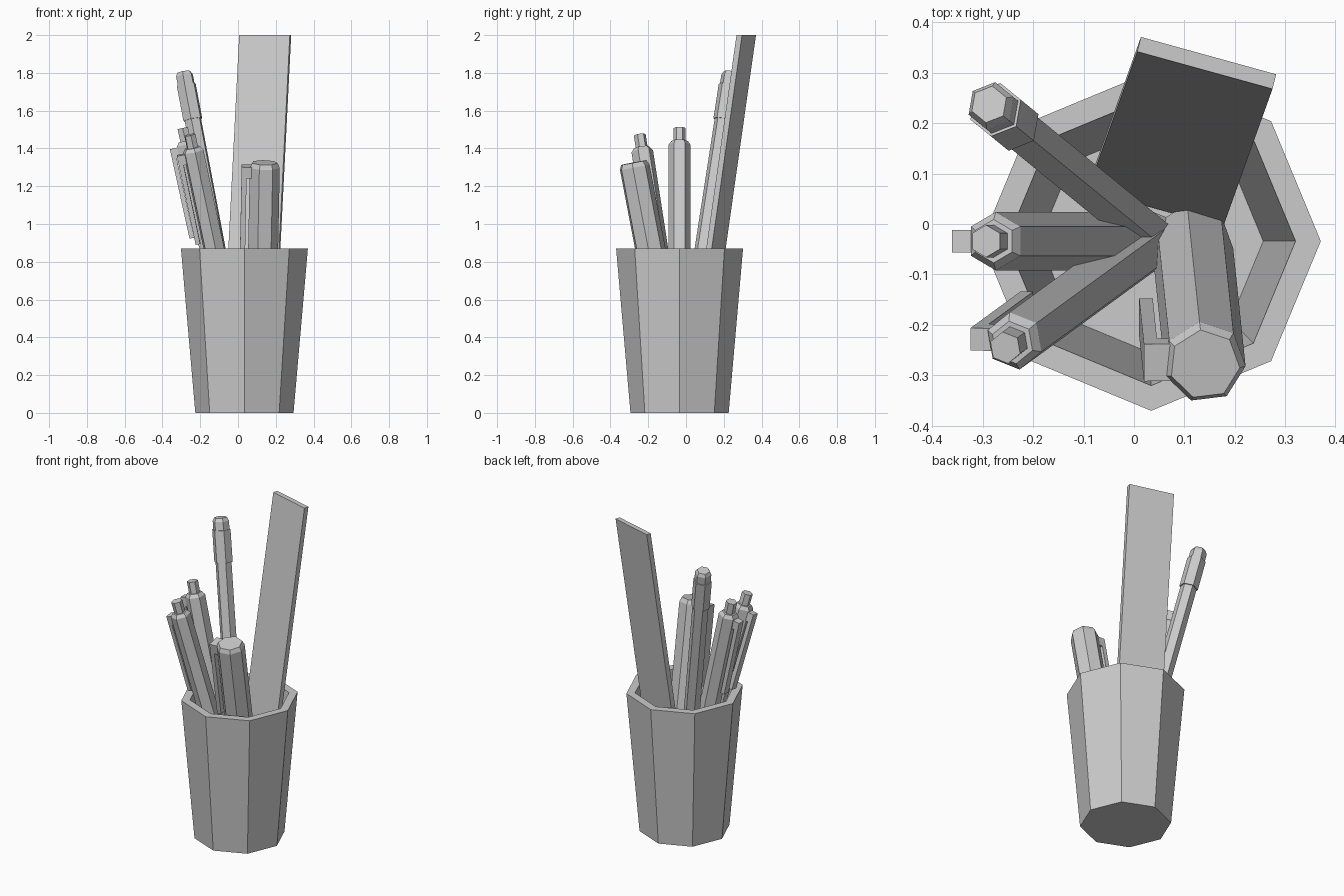
import bpy, bmesh, math
from mathutils import Vector

if "Cube" in bpy.data.objects:
    bpy.data.objects.remove(bpy.data.objects["Cube"])


def finish(name, bm):
    bmesh.ops.recalc_face_normals(bm, faces=bm.faces)
    mesh = bpy.data.meshes.new(name)
    bm.to_mesh(mesh)
    bm.free()
    ob = bpy.data.objects.new(name, mesh)
    bpy.context.collection.objects.link(ob)
    return ob


def loft(bm, rings):
    """Skin a list of point rings and cap both ends."""
    rings = [[bm.verts.new(p) for p in ring] for ring in rings]
    n = len(rings[0])
    for a, b in zip(rings, rings[1:]):
        for i in range(n):
            j = (i + 1) % n
            bm.faces.new((a[i], a[j], b[j], b[i]))
    bm.faces.new(rings[0])
    bm.faces.new(rings[-1])


def frame(base, top, side=(1, 0, 0)):
    """Axis along the rod, sideways direction and their cross product."""
    axis = (Vector(top) - Vector(base)).normalized()
    u = Vector(side)
    u = (u - axis * u.dot(axis)).normalized()
    return axis, u, axis.cross(u)


def rod(bm, base, top, sides, turn, profile):
    """Profile is (distance down from the top, radius)."""
    axis, u, v = frame(base, top)
    rings = []
    for d, r in profile:
        c = Vector(top) - axis * d
        ring = []
        for i in range(sides):
            a = math.radians(turn) + math.tau * i / sides
            ring.append(c + u * (r * math.cos(a)) + v * (r * math.sin(a)))
        rings.append(ring)
    loft(bm, rings)


def bar(bm, base, top, side, near, far, width, d0, d1):
    """Box beside a rod, from distance d0 to d1 below its top."""
    axis, u, v = frame(base, top, side)
    w = width / 2
    loft(bm, [[Vector(top) - axis * d + u * a + v * b
               for a, b in ((near, -w), (far, -w), (far, w), (near, w))]
              for d in (d0, d1)])


def length(base, top):
    return (Vector(top) - Vector(base)).length


# Cup: tapered octagon with thick wall and inner floor
bm = bmesh.new()
rod(bm, (0.034, -0.034, 0), (0.034, -0.034, 0.87), 8, 0,
    [(0.87, 0.26), (0, 0.336), (0, 0.286), (0.81, 0.222)])
finish("cup", bm)

# Ruler: leaning slab with level ends
bm = bmesh.new()
across, through = Vector((0.134, -0.037, 0)), Vector((0.0037, 0.0145, 0))
loft(bm, [[c - across - through, c + across - through,
           c + across + through, c - across + through]
          for c in (Vector((0.046, 0.045, 0.07)), Vector((0.144, 0.319, 2.0)))])
finish("ruler", bm)

# Tall pen with a slightly wider cap
base, top = (0.04, -0.03, 0.08), (-0.287, 0.237, 1.805)
bm = bmesh.new()
rod(bm, base, top, 6, 20,
    [(0, 0.037), (0.02, 0.048), (0.07, 0.048), (0.07, 0.054),
     (0.26, 0.054), (0.26, 0.047), (length(base, top), 0.047)])
finish("tall_pen", bm)

# Two click pens with button and side clip
for name, base, top, turn in (
        ("left_click_pen", (0.02, -0.034, 0.08), (-0.293, -0.034, 1.508), 90),
        ("front_click_pen", (0.04, -0.03, 0.08), (-0.255, -0.245, 1.472), 100)):
    bm = bmesh.new()
    rod(bm, base, top, 6, turn,
        [(0, 0.032), (0.07, 0.032), (0.07, 0.043), (0.09, 0.058),
         (length(base, top), 0.058)])
    bar(bm, base, top, (-1, 0, 0), 0.04, 0.07, 0.045, 0.095, 0.15)
    bar(bm, base, top, (-1, 0, 0), 0.065, 0.09, 0.045, 0.095, 0.58)
    finish(name, bm)

# Marker: seven-sided barrel with bevelled cap and clip
base, top = (0.115, -0.04, 0.08), (0.14, -0.278, 1.325)
bm = bmesh.new()
rod(bm, base, top, 7, -6,
    [(0, 0.07), (0.025, 0.082), (length(base, top), 0.082)])
bar(bm, base, top, (-1, 0, 0), 0.06, 0.12, 0.075, 0.02, 0.08)
bar(bm, base, top, (-1, 0, 0), 0.093, 0.12, 0.075, 0.02, 0.5)
finish("marker", bm)
